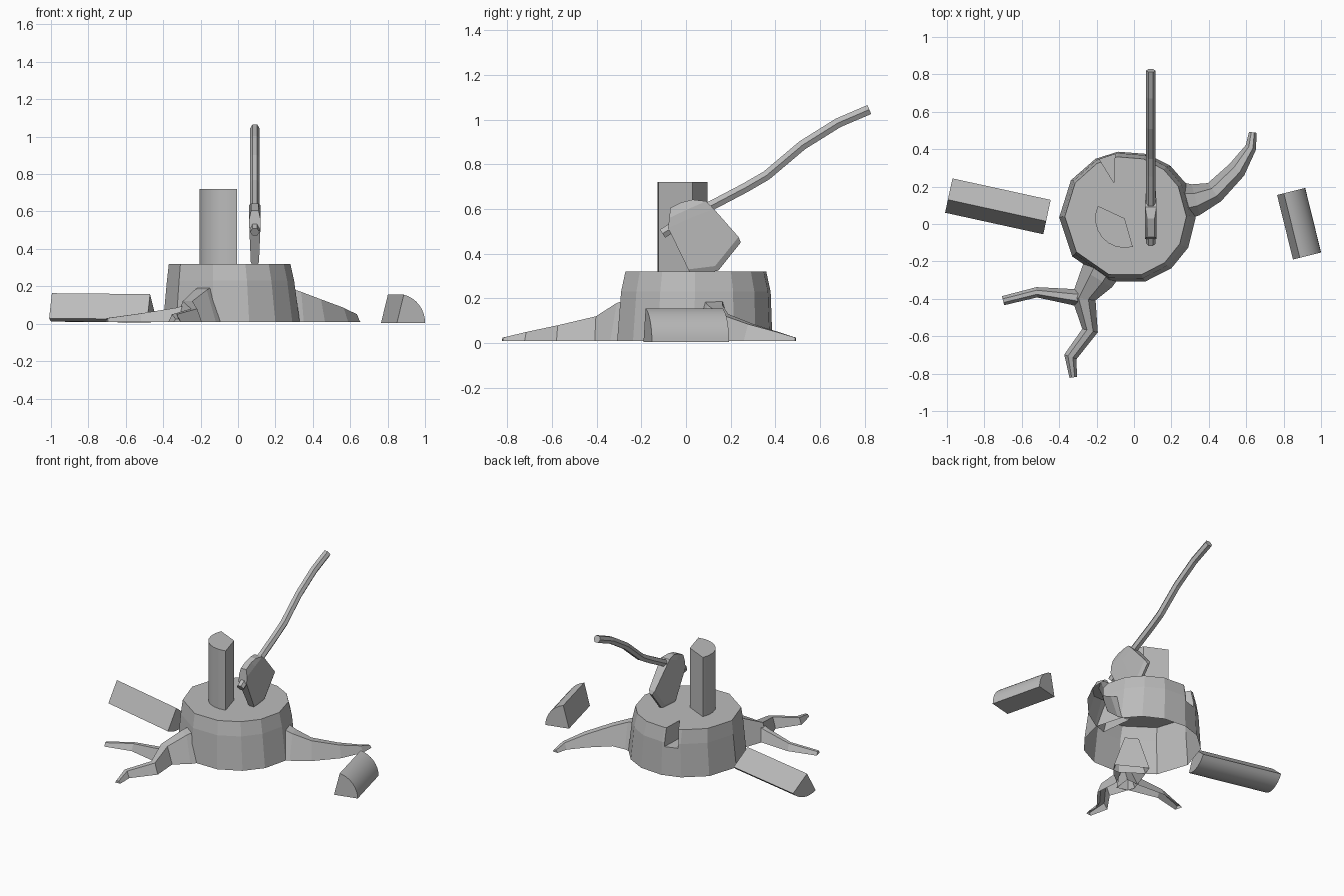
import bpy, bmesh
from math import radians, cos, sin
from mathutils import Vector

if "Cube" in bpy.data.objects:
    bpy.data.objects.remove(bpy.data.objects["Cube"])

grey = bpy.data.materials.new("plain grey")
grey.use_nodes = True
grey.diffuse_color = (0.5, 0.5, 0.5, 1)
grey.node_tree.nodes["Principled BSDF"].inputs["Base Color"].default_value = (0.5, 0.5, 0.5, 1)


def loft(name, rings, caps=True, closed=True, smooth=False):
    """Skin a list of equal-length point rings into one object."""
    bm = bmesh.new()
    rows = [[bm.verts.new(p) for p in ring] for ring in rings]
    n = len(rows[0])
    for a, b in zip(rows, rows[1:]):
        for i in range(n if closed else n - 1):
            j = (i + 1) % n
            bm.faces.new((a[i], a[j], b[j], b[i]))
    if caps:
        bm.faces.new(rows[0])
        bm.faces.new(rows[-1])
    bmesh.ops.recalc_face_normals(bm, faces=bm.faces)
    mesh = bpy.data.meshes.new(name)
    bm.to_mesh(mesh)
    bm.free()
    mesh.materials.append(grey)
    obj = bpy.data.objects.new(name, mesh)
    bpy.context.collection.objects.link(obj)
    bpy.ops.object.select_all(action='DESELECT')
    obj.select_set(True)
    bpy.context.view_layer.objects.active = obj
    if smooth:
        bpy.ops.object.shade_smooth_by_angle(angle=radians(30))
    return obj


# Stump: uneven tapered drum with a splintered notch, hollow underneath
angles = [180, 146, 118, 98, 73, 51, 30, 0, -27, -50, -75, -106, -144]


def stump_ring(cx, cy, rx, ry, z):
    return [(cx + rx * cos(radians(a)), cy + ry * sin(radians(a)), z) for a in angles]


stump = loft("stump", [stump_ring(-0.035, 0.035, 0.365, 0.355, 0.01),
                       stump_ring(-0.04, 0.04, 0.34, 0.342, 0.23),
                       stump_ring(-0.045, 0.04, 0.325, 0.322, 0.32)])
notch = [(-0.107, 0.22), (-0.1, 0.45), (-0.23, 0.42)]
cutter = loft("notch_cutter", [[(x, y, z) for x, y in notch] for z in (0.2, 0.5)])
cutter.hide_render = True
bpy.context.view_layer.objects.active = stump
cut = stump.modifiers.new("notch", 'BOOLEAN')
cut.operation = 'DIFFERENCE'
cut.object = cutter
bpy.ops.object.modifier_apply(modifier=cut.name)
bpy.data.objects.remove(cutter)
bm = bmesh.new()
bm.from_mesh(stump.data)
under = [f for f in bm.faces if f.calc_center_median().z < 0.015]
bmesh.ops.delete(bm, geom=under, context='FACES')
bm.to_mesh(stump.data)
bm.free()


# Roots: flat-topped ridges that narrow towards the tip; steps are x, y, width, height
def root(name, steps):
    pts = [Vector((x, y, 0)) for x, y, w, h in steps]
    rings = []
    for i, (x, y, w, h) in enumerate(steps):
        along = (pts[min(i + 1, len(pts) - 1)] - pts[max(i - 1, 0)]).normalized()
        side = Vector((-along.y, along.x, 0))
        rings.append([pts[i] + side * w * s + Vector((0, 0, z))
                      for s, z in ((-0.5, 0.01), (-0.2, h), (0.2, h), (0.5, 0.01))])
    loft(name, rings, closed=False)


root("side_root", [(0.24, 0.12, 0.22, 0.2), (0.33, 0.13, 0.17, 0.17), (0.43, 0.17, 0.12, 0.13),
                   (0.55, 0.29, 0.1, 0.085), (0.625, 0.41, 0.06, 0.05), (0.635, 0.49, 0.04, 0.025)])
root("front_root", [(-0.15, -0.2, 0.22, 0.21), (-0.2, -0.29, 0.19, 0.18), (-0.27, -0.4, 0.13, 0.12),
                    (-0.235, -0.57, 0.085, 0.08), (-0.34, -0.71, 0.07, 0.05),
                    (-0.325, -0.82, 0.04, 0.025)])
root("root_branch", [(-0.24, -0.4, 0.12, 0.11), (-0.33, -0.39, 0.085, 0.085),
                     (-0.52, -0.365, 0.055, 0.055), (-0.7, -0.41, 0.05, 0.03)])


# Split logs: a wedge of a cylinder, pushed along its axis
def split_log(name, corner, u, v, axis, radius, start, end):
    corner, u, v, axis = Vector(corner), Vector(u), Vector(v), Vector(axis)
    ring = [corner]
    for i in range(9):
        a = radians(start + (end - start) * i / 8)
        ring.append(corner + u * radius * cos(a) + v * radius * sin(a))
    loft(name, [ring, [p + axis for p in ring]], smooth=True)


up = (0, 0, 1)
split_log("standing_log", (-0.05, 0.03, 0.32), (1, 0, 0), (0, 1, 0), (0, 0, 0.4), 0.158, 155, 286)
split_log("long_log", (-0.995, 0.13, 0.163), (0.21, 0.977, 0), up, (0.525, -0.115, -0.005),
          0.152, -118, -40)
split_log("short_log", (0.765, 0.155, 0.005), (0.97, 0.243, 0), up, (0.085, -0.345, 0),
          0.155, 0, 76)

# Axe handle: hexagonal bar swept along a gentle curve in the y-z plane
axe_x = 0.09
grip = [Vector((axe_x, y, z)) for y, z in ((-0.105, 0.49), (0.0, 0.555), (0.107, 0.612), (0.265, 0.695),
                                           (0.36, 0.75), (0.52, 0.885), (0.68, 0.985), (0.82, 1.045))]
rings = []
for i, p in enumerate(grip):
    along = (grip[min(i + 1, len(grip) - 1)] - grip[max(i - 1, 0)]).normalized()
    normal = Vector((1, 0, 0)).cross(along)
    rings.append([p + Vector((0.025 * cos(radians(a)), 0, 0)) + normal * 0.025 * sin(radians(a))
                  for a in range(0, 360, 60)])
loft("axe_handle", rings)


# Axe head: wedge lofted from the poll to the cutting edge
def head_ring(back, middle, front, half):
    side = [back, middle, front]
    return ([(axe_x - half, y, z) for y, z in side]
            + [(axe_x + half, y, z) for y, z in reversed(side)])


loft("axe_head", [head_ring((-0.07, 0.605), (-0.02, 0.63), (0.03, 0.642), 0.02),
                  head_ring((-0.075, 0.56), (0.01, 0.6), (0.09, 0.635), 0.03),
                  head_ring((-0.08, 0.515), (0.03, 0.565), (0.125, 0.6), 0.03),
                  head_ring((0.01, 0.33), (0.13, 0.345), (0.235, 0.475), 0.022),
                  head_ring((0.025, 0.3), (0.145, 0.325), (0.245, 0.45), 0.008)])
